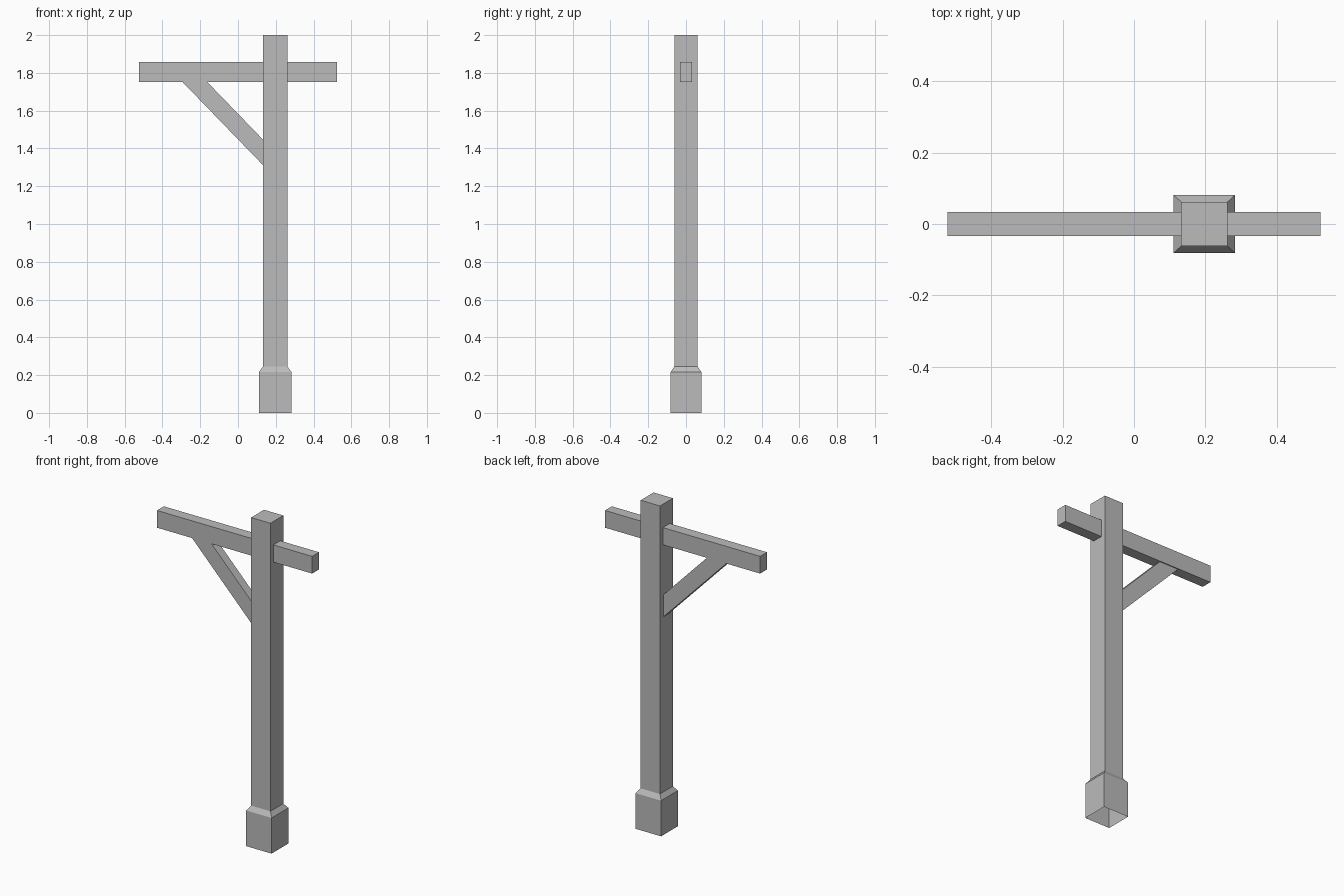
import bpy
import bmesh

if "Cube" in bpy.data.objects:
    bpy.data.objects.remove(bpy.data.objects["Cube"], do_unlink=True)

# Single flat colour
grey = bpy.data.materials.new("plain grey")
grey.use_nodes = True
COLOUR = (0.5, 0.5, 0.5, 1)
grey.diffuse_color = COLOUR
grey.node_tree.nodes["Principled BSDF"].inputs["Base Color"].default_value = COLOUR

POST_X = 0.197


def loft(name, rings, cap_start=True):
    """Join rings of equal length into a flat-faced solid."""
    bm = bmesh.new()
    loops = [[bm.verts.new(p) for p in ring] for ring in rings]
    for a, b in zip(loops, loops[1:]):
        for i in range(len(a)):
            j = (i + 1) % len(a)
            bm.faces.new((a[i], a[j], b[j], b[i]))
    bm.faces.new(loops[-1])
    if cap_start:
        bm.faces.new(loops[0][::-1])
    bmesh.ops.recalc_face_normals(bm, faces=bm.faces)
    mesh = bpy.data.meshes.new(name)
    bm.to_mesh(mesh)
    bm.free()
    mesh.materials.append(grey)
    obj = bpy.data.objects.new(name, mesh)
    bpy.context.collection.objects.link(obj)
    return obj


def level_ring(hx, hy, z):
    return [(POST_X + sx * hx, sy * hy, z)
            for sx, sy in ((-1, -1), (1, -1), (1, 1), (-1, 1))]


def front_plate(name, outline, half_depth):
    """Extrude an x-z outline evenly to both sides of y = 0."""
    return loft(name, [[(x, y, z) for x, z in outline]
                       for y in (-half_depth, half_depth)])


# Post with a chamfered footing, open underneath
loft("post", [level_ring(0.086, 0.081, 0), level_ring(0.086, 0.081, 0.217),
              level_ring(0.065, 0.062, 0.245), level_ring(0.065, 0.062, 2)],
     cap_start=False)

# Crossbeam passing through the post
front_plate("crossbeam", [(-0.523, 1.752), (0.523, 1.752),
                          (0.523, 1.857), (-0.523, 1.857)], 0.033)

# Diagonal brace between post and crossbeam
front_plate("brace", [(-0.294, 1.752), (0.132, 1.312),
                      (0.132, 1.447), (-0.163, 1.752)], 0.027)
